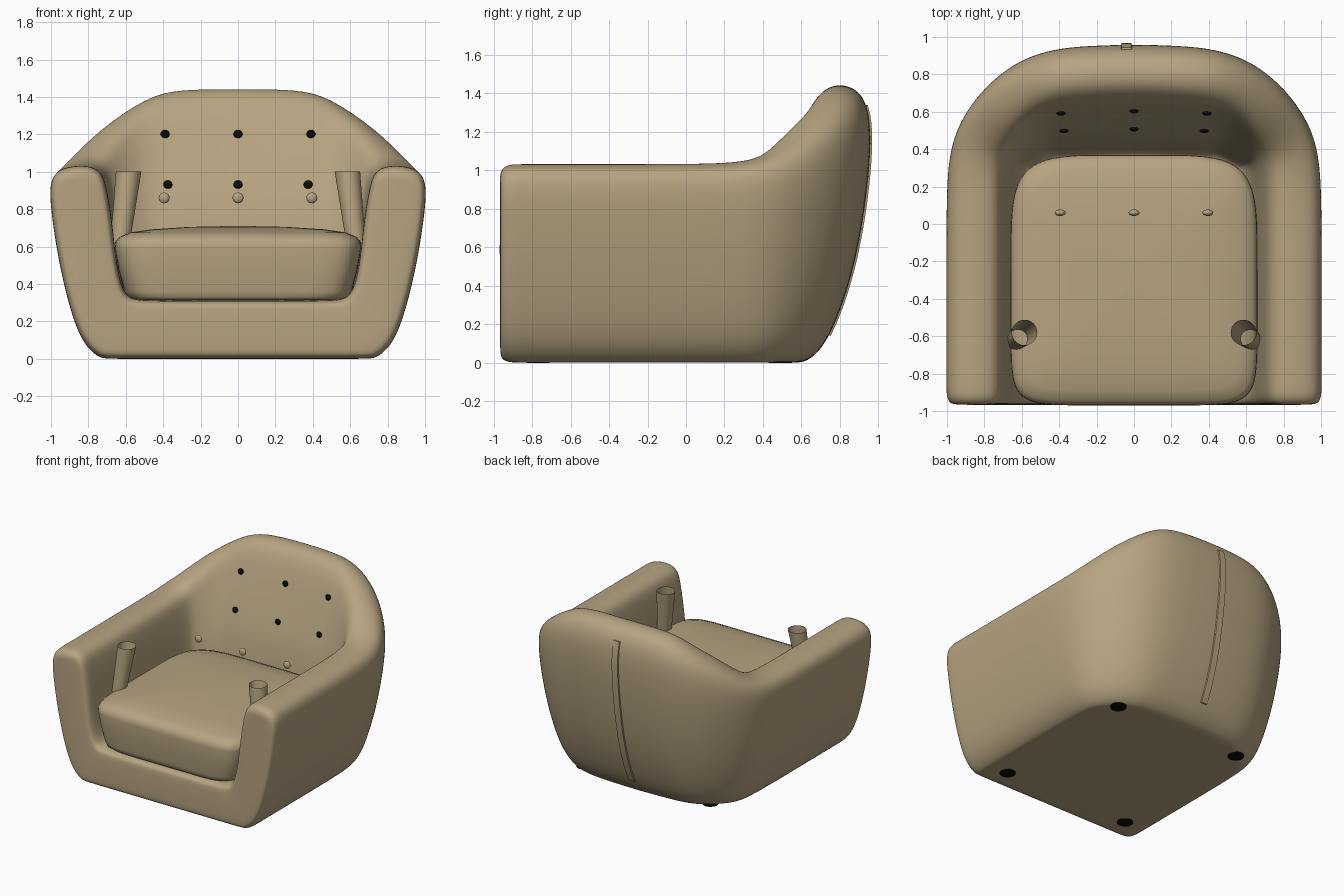
import bpy
import bmesh
import math
from mathutils import Vector

if "Cube" in bpy.data.objects:
    bpy.data.objects.remove(bpy.data.objects["Cube"])


def make_material(name, color):
    mat = bpy.data.materials.new(name)
    mat.use_nodes = True
    mat.diffuse_color = color
    mat.node_tree.nodes["Principled BSDF"].inputs["Base Color"].default_value = color
    return mat


fabric = make_material("tan fabric", (0.47, 0.37, 0.22, 1))
black = make_material("black", (0.003, 0.003, 0.003, 1))


def finish(name, bm, mat):
    """Turn a bmesh into a smooth shaded object."""
    bmesh.ops.remove_doubles(bm, verts=bm.verts[:], dist=0.0005)
    bmesh.ops.recalc_face_normals(bm, faces=bm.faces[:])
    mesh = bpy.data.meshes.new(name)
    bm.to_mesh(mesh)
    bm.free()
    mesh.materials.append(mat)
    obj = bpy.data.objects.new(name, mesh)
    bpy.context.collection.objects.link(obj)
    bpy.ops.object.select_all(action="DESELECT")
    obj.select_set(True)
    bpy.context.view_layer.objects.active = obj
    bpy.ops.object.shade_smooth_by_angle(angle=math.radians(50))
    return obj


def add_face(bm, verts):
    verts = list(dict.fromkeys(verts))
    if len(verts) > 2:
        bm.faces.new(verts)


def loft(bm, rings, closed):
    """Skin a list of equal point rows and return the vertex rows."""
    rows = [[bm.verts.new(p) for p in ring] for ring in rings]
    for a, b in zip(rows, rows[1:]):
        n = len(a)
        for i in range(n if closed else n - 1):
            j = (i + 1) % n
            add_face(bm, [a[i], a[j], b[j], b[i]])
    return rows


# Upholstered shell: wall sections as (inward offset, height), underside to deck
ARM = [(.31, 0), (.26, 0), (.17, .08), (.105, .25), (.045, .5), (.005, .75),
       (-.01, .92), (.02, 1.0), (.1, 1.03), (.2, 1.035), (.275, 1.0), (.3, .9),
       (.325, .75), (.34, .6), (.36, .45), (.4, .32), (.5, .31)]
BACK = [(.4, 0), (.33, 0), (.24, .08), (.16, .25), (.08, .5), (.025, .8),
        (-.008, 1.12), (.005, 1.34), (.08, 1.435), (.19, 1.45), (.275, 1.39),
        (.345, 1.22), (.43, .98), (.5, .78), (.54, .5), (.56, .32), (.62, .31)]
TURN_Y = 0.1

# Stations along the outer wall: x, y, inward direction, arm-to-back blend, end inset
STATIONS = [(1, -.967, -1, 0, 0, .3), (1, -.957, -1, 0, 0, .1), (1, -.915, -1, 0, 0, 0),
            (1, -.84, -1, 0, 0, 0), (1, -.4, -1, 0, 0, 0), (1, TURN_Y, -1, 0, 0, 0),
            (.99, .35, -1, -.15, .03, 0), (.94, .53, -.85, -.5, .16, 0),
            (.82, .71, -.62, -.78, .45, 0), (.64, .865, -.38, -.9, .74, 0),
            (.43, .938, -.1, -1, .97, 0), (.2, .953, -.03, -1, 1, 0),
            (0, .958, 0, -1, 1, 0)]


def wall_section(x, y, nx, ny, blend, inset):
    inward = Vector((nx, ny, 0)).normalized()
    start = Vector((x, y, 0))
    hub = min(y, TURN_Y)
    points = [Vector((0, hub, 0))]
    for (d0, z0), (d1, z1) in zip(ARM, BACK):
        d = d0 + (d1 - d0) * blend
        z = z0 + (z1 - z0) * blend
        points.append(start + inward * d + Vector((0, 0, z)))
    points.append(Vector((0, hub, ARM[-1][1])))
    last = len(points) - 1
    result = []
    for i, p in enumerate(points):
        k = min(i, last - i, 6)
        result.append(p.lerp((points[k] + points[last - k]) / 2, inset))
    return result


bm = bmesh.new()
rows = loft(bm, [wall_section(*s) for s in STATIONS], False)
front = rows[0]
last = len(front) - 1
for i in range(last // 2):
    add_face(bm, [front[i], front[i + 1], front[last - i - 1], front[last - i]])
body = finish("chair_shell", bm, fabric)
mirror = body.modifiers.new("mirror", "MIRROR")
mirror.merge_threshold = 0.002
subsurf = body.modifiers.new("soft", "SUBSURF")
subsurf.levels = subsurf.render_levels = 3
bpy.context.view_layer.update()
shell = body.evaluated_get(bpy.context.evaluated_depsgraph_get())


def surface_y(x, z, side):
    """Depth of the backrest, seen from the seat (-1) or from behind (1)."""
    start = Vector((x, 0 if side < 0 else 2, z))
    hit, location, normal, index = shell.ray_cast(start, Vector((0, -side, 0)))
    return location.y if hit else 0.55


# Seat cushion: rounded plan rings as (inset, height)
CUSHION = [(.3, .312), (.1, .315), (.065, .33), (.05, .36), (.02, .48), (0, .59), (.003, .625),
           (.025, .652), (.08, .675), (.2, .692), (.4, .705), (.64, .71)]


def cushion_ring(inset, z, count=64):
    ring = []
    for k in range(count):
        a = math.tau * (k + .5) / count
        c, s = math.cos(a), math.sin(a)
        power = 2 / 5 if s > 0 else 2 / 8
        px = math.copysign(abs(c) ** power, c) * (.66 - inset)
        py = math.copysign(abs(s) ** power, s) * (.67 - inset * (.4 if s < 0 and z < .6 else 1))
        ring.append((px, py - .3, z))
    return ring


bm = bmesh.new()
rows = loft(bm, [cushion_ring(*c) for c in CUSHION], True)
bm.faces.new(rows[0])
bm.faces.new(rows[-1])
finish("seat_cushion", bm, fabric)

# Raised closure strip down the back
bm = bmesh.new()
rings = []
for k in range(25):
    z = .14 + 1.2 * k / 24
    y = surface_y(-.04, z, 1)
    rings.append([(-.04 + dx, y + dy, z) for dx, dy in
                  ((-.032, -.01), (-.026, .01), (.026, .01), (.032, -.01))])
rows = loft(bm, rings, True)
bm.faces.new(rows[0])
bm.faces.new(rows[-1])
finish("back_strip", bm, fabric)


def ball(name, center, radius, mat, depth=1):
    bm = bmesh.new()
    bmesh.ops.create_uvsphere(bm, u_segments=20, v_segments=12, radius=radius)
    for v in bm.verts:
        v.co.y *= depth
    obj = finish(name, bm, mat)
    obj.location = center


# Tufting buttons and the loose buttons above the seat
for side, word in ((-1, "right"), (0, "middle"), (1, "left")):
    for level, x, z in (("upper", .39, 1.2), ("lower", .375, .93)):
        y = surface_y(x * side, z, -1)
        ball(f"{level}_{word}_button", (x * side, y, z), .024, black, .6)
    ball(f"loose_{word}_button", (.395 * side, .06, .86), .029, fabric, .6)


def ring_at(center, radius):
    x, y, z = center
    return [(x + radius * math.cos(math.tau * k / 32),
             y + radius * math.sin(math.tau * k / 32), z) for k in range(32)]


# Hollow tapered legs standing on the seat, and dark foot pads below
for side, word in ((-1, "right"), (1, "left")):
    bm = bmesh.new()
    loft(bm, [ring_at((.635 * side, -.625, .58), .05),
              ring_at((.585 * side, -.58, 1.0), .068)], True)
    finish(f"{word}_tapered_leg", bm, fabric)
    for end, y in (("front", -.77), ("back", .49)):
        bm = bmesh.new()
        rows = loft(bm, [ring_at((.56 * side, y, z), .06) for z in (-.002, .006)], True)
        bm.faces.new(rows[0])
        bm.faces.new(rows[1])
        finish(f"{end}_{word}_foot_pad", bm, black)
